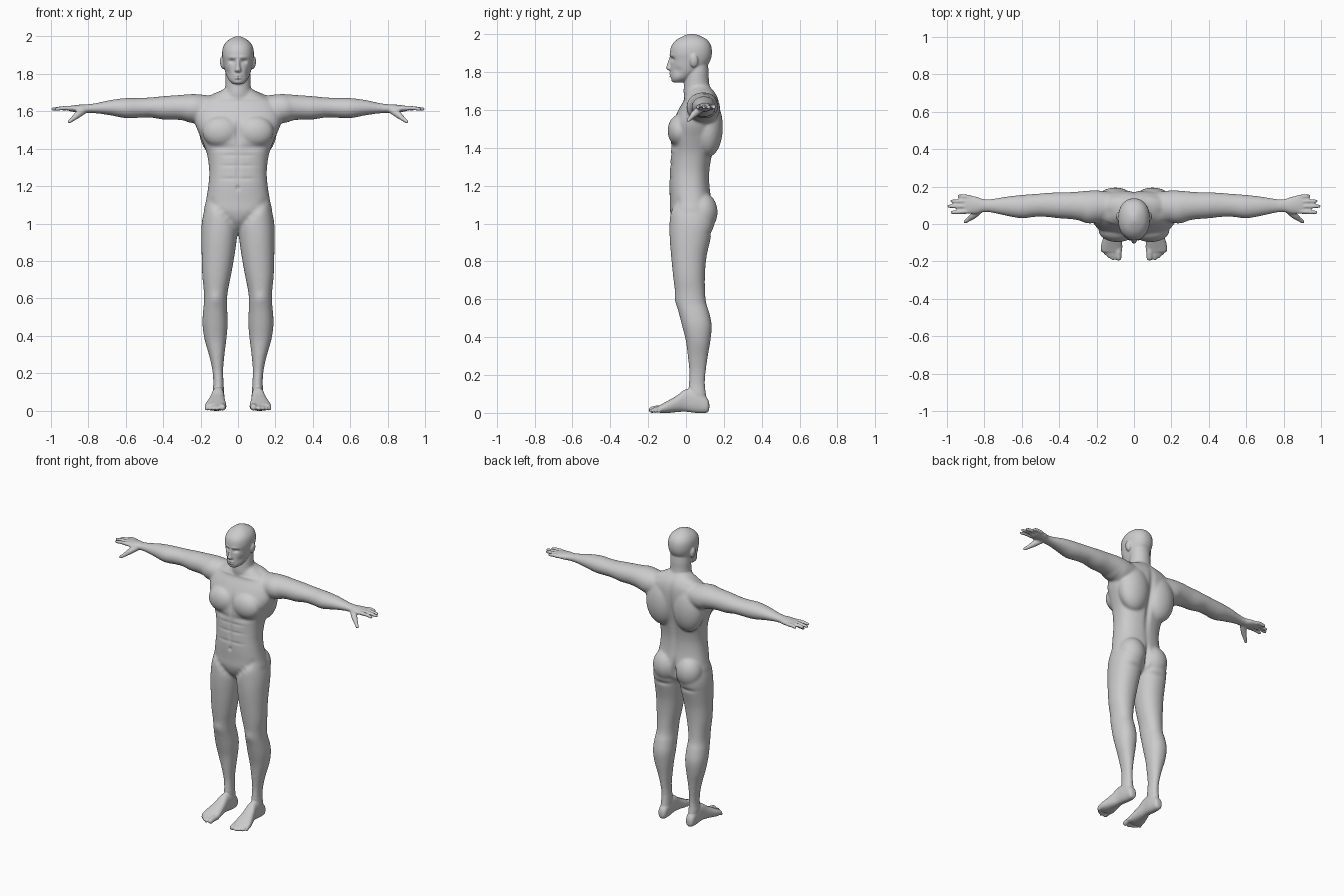
import bpy, bmesh, math
from mathutils import Vector, Matrix

parts = []


def add_part(name, bm, mirror):
    """Turn a bmesh into an object, optionally with its mirrored twin."""
    if mirror:
        twin = bmesh.ops.duplicate(bm, geom=bm.verts[:] + bm.edges[:] + bm.faces[:])["geom"]
        for v in twin:
            if isinstance(v, bmesh.types.BMVert):
                v.co.x *= -1
    bmesh.ops.recalc_face_normals(bm, faces=bm.faces[:])
    me = bpy.data.meshes.new(name)
    bm.to_mesh(me)
    bm.free()
    ob = bpy.data.objects.new(name, me)
    bpy.context.collection.objects.link(ob)
    parts.append(ob)


def spline(keys, steps=6):
    """Catmull-Rom interpolation of key tuples."""
    out = []
    for i in range(len(keys) - 1):
        p0, p1 = keys[max(i - 1, 0)], keys[i]
        p2, p3 = keys[i + 1], keys[min(i + 2, len(keys) - 1)]
        for s in range(steps):
            t = s / steps
            out.append([0.5 * (2 * b + (c - a) * t + (2 * a - 5 * b + 4 * c - d) * t * t
                               + (3 * b - a - 3 * c + d) * t ** 3)
                        for a, b, c, d in zip(p0, p1, p2, p3)])
    return out + [list(keys[-1])]


def loft(name, axis, keys, power=2.0, mirror=True, n=40):
    """Skin rounded sections; key = (position, low a, high a, low b, high b)."""
    bm = bmesh.new()
    rings = []
    for t, a0, a1, b0, b1 in spline(keys):
        ring = []
        for k in range(n):
            w = 2 * math.pi * k / n
            c, s = math.cos(w), math.sin(w)
            a = (a0 + a1) / 2 + (a1 - a0) / 2 * math.copysign(abs(c) ** (2 / power), c)
            b = (b0 + b1) / 2 + (b1 - b0) / 2 * math.copysign(abs(s) ** (2 / power), s)
            ring.append(bm.verts.new({"x": (t, a, b), "y": (a, t, b), "z": (a, b, t)}[axis]))
        rings.append(ring)
    for r, q in zip(rings, rings[1:]):
        for k in range(n):
            bm.faces.new((r[k], r[(k + 1) % n], q[(k + 1) % n], q[k]))
    bm.faces.new(rings[0])
    bm.faces.new(rings[-1])
    add_part(name, bm, mirror)


def central(keys):
    """Sections symmetric in x: (z, half width, front y, back y)."""
    return [(z, -w, w, f, b) for z, w, f, b in keys]


def ball(name, c, r, mirror=True, turn=0.0):
    bm = bmesh.new()
    m = Matrix.Translation(c) @ Matrix.Rotation(turn, 4, "Y") @ Matrix.Diagonal((*r, 1))
    bmesh.ops.create_uvsphere(bm, u_segments=32, v_segments=20, radius=1, matrix=m)
    add_part(name, bm, mirror)


def digit(name, pts):
    """Rounded finger or toe from points (x, y, z, radius)."""
    bm = bmesh.new()
    for x, y, z, r in spline(pts, 10):
        bmesh.ops.create_icosphere(bm, subdivisions=2, radius=r, matrix=Matrix.Translation((x, y, z)))
    add_part(name, bm, True)


# Torso with muscle masses
loft("torso", "z", central([
    (.955, .05, -.01, .07), (1.0, .15, -.06, .125), (1.06, .182, -.083, .14), (1.12, .172, -.085, .135),
    (1.2, .159, -.088, .125), (1.28, .154, -.085, .125), (1.37, .166, -.08, .14), (1.45, .195, -.08, .16),
    (1.53, .228, -.07, .175), (1.6, .23, -.04, .178), (1.65, .2, -.012, .172), (1.69, .125, .0, .155),
    (1.73, .06, .02, .12)]), 2.4, False)
ball("chest_muscle", (.09, -.035, 1.49), (.1, .062, .085))
ball("back_muscle", (.1, .115, 1.51), (.11, .08, .16))
ball("buttock", (.088, .085, 1.06), (.088, .082, .105))
ball("shoulder_muscle", (.235, .09, 1.615), (.095, .088, .078))
ball("neck_slope_muscle", (.085, .095, 1.675), (.1, .055, .035), turn=.3)

# Neck and head
loft("neck", "z", central([
    (1.62, .08, .01, .15), (1.68, .074, -.012, .14), (1.74, .067, -.01, .123), (1.8, .066, .0, .12),
    (1.85, .06, .02, .115)]), 2.0, False)
loft("head", "z", central([
    (1.745, .025, -.07, -.02), (1.763, .046, -.08, .02), (1.79, .061, -.081, .06), (1.82, .071, -.081, .1),
    (1.86, .079, -.081, .128), (1.9, .085, -.085, .137), (1.94, .081, -.076, .132), (1.97, .064, -.05, .112),
    (1.99, .037, -.015, .077), (2.001, .01, .015, .045)]), 2.2, False)
loft("nose", "z", central([
    (1.806, .008, -.086, -.06), (1.818, .018, -.105, -.06), (1.84, .012, -.1, -.06),
    (1.875, .009, -.09, -.06)]), 2.0, False)
ball("upper_lip", (0, -.079, 1.79), (.024, .011, .007), False)
ball("lower_lip", (0, -.078, 1.778), (.021, .011, .007), False)
ball("ear", (.083, .042, 1.858), (.013, .022, .034), turn=.15)

# Arms and hands
loft("arm", "x", [
    (.12, .02, .17, 1.54, 1.68), (.2, .005, .18, 1.525, 1.69), (.26, .012, .177, 1.545, 1.691),
    (.33, .025, .171, 1.555, 1.686), (.4, .03, .17, 1.556, 1.681), (.47, .038, .166, 1.567, 1.674),
    (.53, .038, .161, 1.565, 1.672), (.6, .03, .156, 1.563, 1.671), (.68, .043, .147, 1.578, 1.661),
    (.75, .058, .136, 1.588, 1.646), (.8, .064, .132, 1.591, 1.638), (.84, .055, .145, 1.592, 1.636),
    (.88, .054, .152, 1.597, 1.632), (.905, .057, .152, 1.602, 1.628)])
for name, y0, x1, y1 in (("index", .067, .972, .062), ("middle", .094, .989, .095),
                         ("ring", .121, .973, .122), ("little", .145, .936, .149)):
    digit(name + "_finger", [(.88, y0, 1.615, .0125), (.93 if x1 > .95 else .91, (y0 + y1) / 2, 1.617, .0118),
                             (x1, y1, 1.612, .0098)])
digit("thumb", [(.82, .08, 1.608, .02), (.855, .048, 1.583, .019), (.88, .028, 1.562, .0135),
                (.902, .012, 1.545, .0105)])

# Legs and feet
loft("leg", "z", [
    (.06, .075, .13, .02, .11), (.1, .075, .135, .015, .105), (.15, .077, .132, .015, .1),
    (.22, .079, .138, .017, .105), (.3, .072, .156, .009, .116), (.38, .062, .179, -.001, .129),
    (.46, .055, .19, -.021, .136), (.53, .057, .187, -.039, .123), (.58, .059, .182, -.052, .107),
    (.64, .054, .183, -.058, .101), (.72, .038, .191, -.068, .1), (.82, .02, .194, -.078, .108),
    (.92, .006, .196, -.086, .13), (1.0, .0, .194, -.087, .148), (1.07, .02, .18, -.08, .14),
    (1.15, .05, .15, -.05, .11)], 2.15)
loft("foot", "y", [
    (.123, .09, .118, .02, .05), (.11, .078, .132, .001, .08), (.06, .072, .137, -.001, .12),
    (0, .073, .141, .006, .125), (-.05, .069, .156, .004, .09), (-.1, .063, .173, -.001, .062),
    (-.135, .064, .178, .0, .043), (-.15, .07, .17, .006, .036)], 2.4)
for name, x, tip, r in (("big", .083, -.18, .0195), ("second", .113, -.184, .0125), ("third", .132, -.173, .012),
                        ("fourth", .15, -.159, .0115), ("little", .167, -.143, .0115)):
    digit(name + "_toe", [(x - .003, -.12, .022, r), (x, (tip - .12) / 2, .022, r * .95), (x, tip, r * .85, r * .9)])

# Fuse all parts into one smooth skin
for ob in parts:
    ob.select_set(True)
body = parts[0]
bpy.context.view_layer.objects.active = body
bpy.ops.object.join()
body.name = body.data.name = "body"


def apply(kind, **settings):
    mod = body.modifiers.new(kind.lower(), kind)
    for k, v in settings.items():
        setattr(mod, k, v)
    bpy.ops.object.modifier_apply(modifier=mod.name)


apply("REMESH", mode="VOXEL", voxel_size=.0055)
apply("SMOOTH", factor=.5, iterations=4)
group = body.vertex_groups.new(name="soft")
group.add([v.index for v in body.data.vertices if abs(v.co.x) < .78 and .15 < v.co.z < 1.73], 1, "REPLACE")
apply("SMOOTH", factor=.5, iterations=25, vertex_group="soft")

# Sculpted creases and bulges: centre, radii, push (mirrored in x)
marks = [
    ((.033, -.08, 1.868), (.018, .03, .011), (0, .013, 0)),      # eye socket
    ((.03, -.085, 1.888), (.03, .03, .008), (0, -.004, 0)),      # brow
    ((0, -.088, 1.784), (.024, .02, .004), (0, .005, 0)),        # mouth
    ((0, -.085, 1.768), (.02, .02, .006), (0, .004, 0)),         # chin crease
    ((.06, -.05, 1.805), (.02, .03, .022), (-.005, .004, 0)),    # cheek
    ((0, -.09, 1.49), (.014, .05, .07), (0, .01, 0)),            # breastbone
    ((.09, -.085, 1.405), (.07, .05, .018), (0, .007, 0)),       # under chest
    ((0, -.09, 1.29), (.012, .04, .09), (0, .005, 0)),           # belly line
    ((0, -.09, 1.19), (.01, .03, .012), (0, .007, 0)),           # navel
    ((.1, -.02, 1.665), (.08, .04, .01), (0, -.004, .001)),      # collarbone
    ((0, .17, 1.42), (.02, .07, .2), (0, -.016, 0)),             # spine
    ((0, .15, 1.04), (.014, .06, .07), (0, -.03, 0)),            # buttock cleft
    ((.09, .13, .95), (.06, .05, .015), (0, -.007, 0)),          # buttock fold
    ((.12, -.055, .6), (.03, .03, .03), (0, -.005, 0)),          # kneecap
    ((.105, .05, .1), (.06, .02, .016), (0, 0, 0)),
]
marks.pop()
marks += [((.045, -.09, z), (.05, .04, .009), (0, .003, 0)) for z in (1.24, 1.31, 1.365)]
marks += [((.02 + .13 * t, -.085 + .02 * t, .99 + .13 * t), (.02, .04, .02), (0, .005, 0))
          for t in (0, .2, .4, .6, .8, 1)]                       # groin crease
for v in body.data.vertices:
    move = Vector()
    x, y, z = abs(v.co.x), v.co.y, v.co.z
    for c, r, d in marks:
        e = ((z - c[2]) / r[2]) ** 2
        if e < 6:
            e += ((x - c[0]) / r[0]) ** 2 + ((y - c[1]) / r[1]) ** 2
            if e < 6:
                move += Vector(d) * math.exp(-e)
    v.co += Vector((math.copysign(move.x, v.co.x * move.x) if move.x else 0, move.y, move.z))

body.data.polygons.foreach_set("use_smooth", [True] * len(body.data.polygons))
body.data.update()
